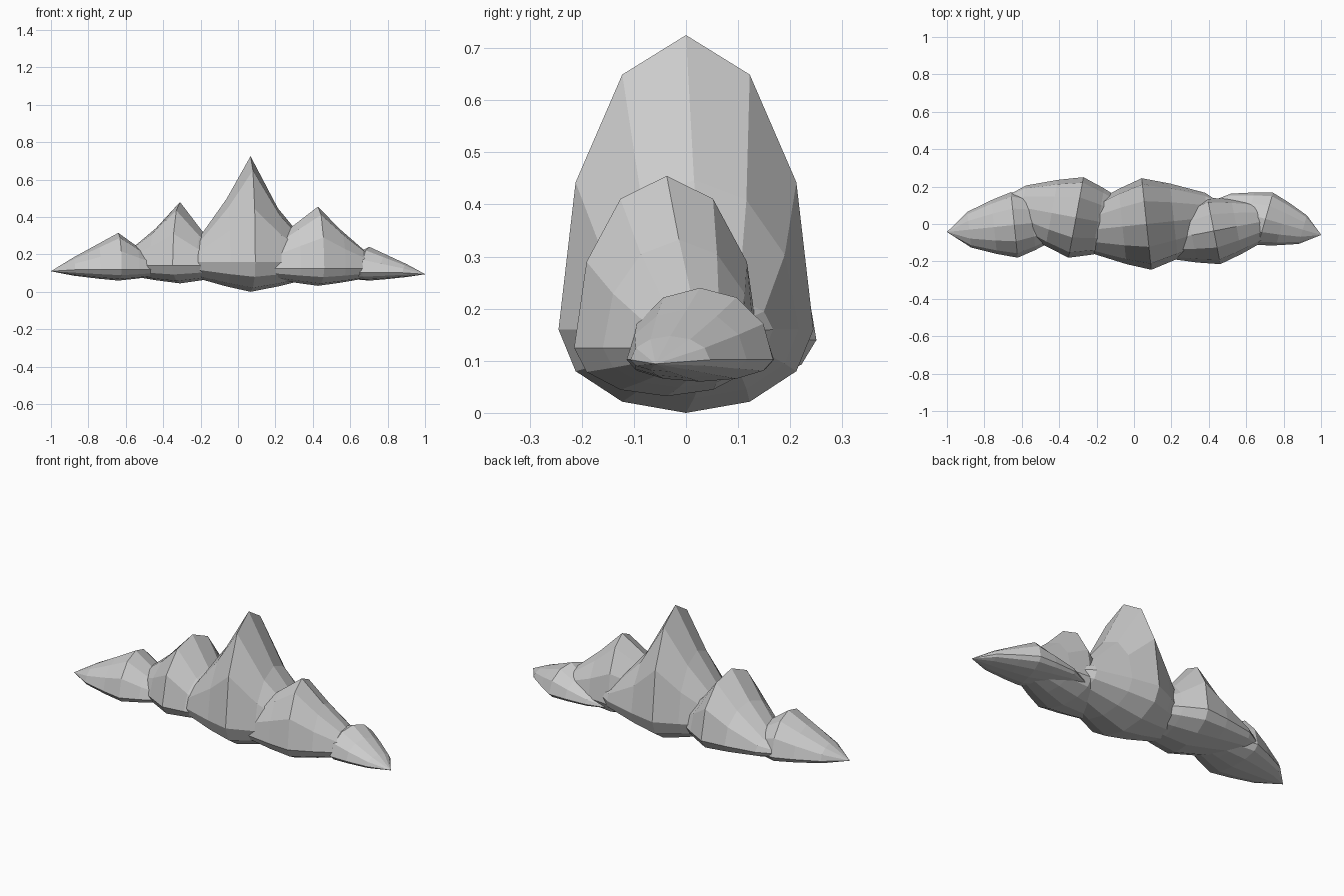
import bpy
import bmesh
import math
from mathutils import Matrix, Vector

if "Cube" in bpy.data.objects:
    bpy.data.objects.remove(bpy.data.objects["Cube"])

SIDES = 12
STEPS = (0.3, 0.67)


def peak(name, x, y, z, width, top, bottom, turn, left, right):
    """Twelve-sided spindle along x; left/right = (length, exponent of the ridge slope)."""
    bm = bmesh.new()
    up, down = top - z, z - bottom

    def ring(px, w, h):
        verts = []
        for i in range(SIDES):
            a = 2 * math.pi * i / SIDES
            c = math.cos(a)
            height = c * up * h if c > 0 else c * down * w
            verts.append(bm.verts.new((px, math.sin(a) * width * w, height)))
        return verts

    def at(side, sign, t):
        length, power = side
        return ring(sign * length * t, (1 - t) ** 0.55, (1 - t) ** power)

    rings = [at(left, -1, t) for t in reversed(STEPS)]
    rings.append(ring(0, 1, 1))
    rings += [at(right, 1, t) for t in STEPS]
    tips = (bm.verts.new((-left[0], 0, -0.008)), bm.verts.new((right[0], 0, -0.008)))
    for i in range(SIDES):
        j = (i + 1) % SIDES
        for a, b in zip(rings, rings[1:]):
            bm.faces.new((a[i], a[j], b[j], b[i]))
        bm.faces.new((tips[0], rings[0][j], rings[0][i]))
        bm.faces.new((tips[1], rings[-1][i], rings[-1][j]))
    bmesh.ops.recalc_face_normals(bm, faces=bm.faces)
    bm.transform(Matrix.Translation(Vector((x, y, z))) @ Matrix.Rotation(math.radians(turn), 4, 'Z'))
    mesh = bpy.data.meshes.new(name)
    bm.to_mesh(mesh)
    bm.free()
    bpy.context.collection.objects.link(bpy.data.objects.new(name, mesh))


# Five overlapping peaks of the ridge, left to right
peak("far_left_peak", -0.64, -0.005, 0.118, 0.176, 0.315, 0.06, 6.0, (0.362, 1.0), (0.33, 1.25))
peak("left_peak", -0.31, 0.035, 0.14, 0.219, 0.48, 0.045, -10.5, (0.44, 1.5), (0.40, 1.7))
peak("central_peak", 0.067, 0.0, 0.16, 0.246, 0.725, 0.0, 6.0, (0.43, 1.45), (0.49, 1.9))
peak("right_peak", 0.427, -0.037, 0.125, 0.181, 0.455, 0.032, 11.0, (0.40, 0.9), (0.41, 1.3))
peak("far_right_peak", 0.703, 0.027, 0.102, 0.146, 0.24, 0.06, -16.0, (0.32, 1.0), (0.31, 1.0))
